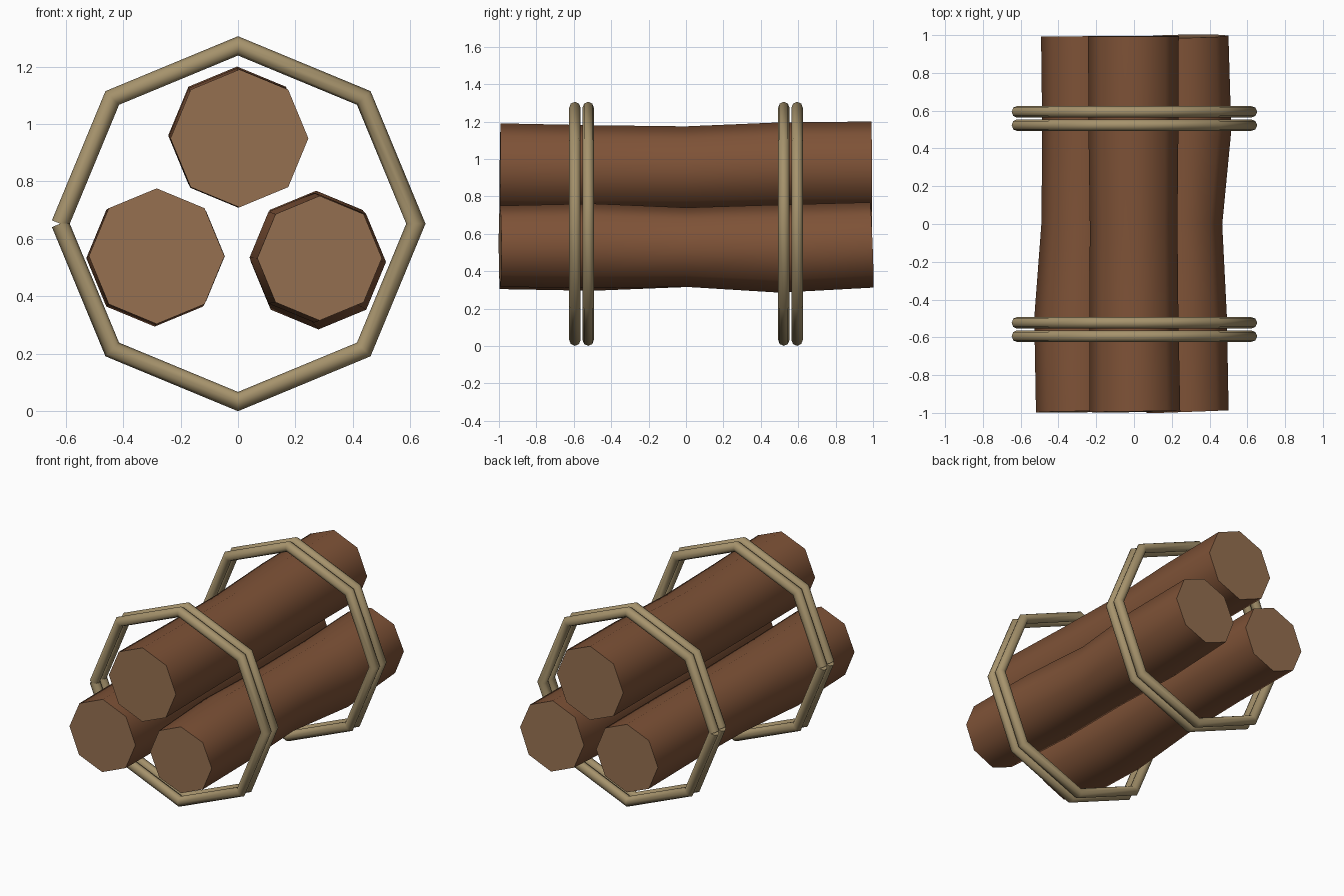
import bpy, bmesh, math
from mathutils import Vector

if "Cube" in bpy.data.objects:
    bpy.data.objects.remove(bpy.data.objects["Cube"])


def material(name, rgb):
    m = bpy.data.materials.new(name)
    m.diffuse_color = (*rgb, 1)
    m.use_nodes = True
    m.node_tree.nodes["Principled BSDF"].inputs["Base Color"].default_value = m.diffuse_color
    return m


BARK = material("bark", (0.21, 0.085, 0.038))
CUT_WOOD = material("cut_wood", (0.30, 0.16, 0.08))
ROPE = material("rope", (0.38, 0.29, 0.15))


def tube(name, path, radii, ref, side_mat, cap_mat, sides=8):
    """Sweep a polygon along an open path, mitred at corners, capped at both ends."""
    pts = [Vector(p) for p in path]
    bm = bmesh.new()
    rings = []
    for i, (p, r) in enumerate(zip(pts, radii)):
        a = (p - pts[i - 1]).normalized() if i else None
        b = (pts[i + 1] - p).normalized() if i < len(pts) - 1 else None
        t = ((a or b) + (b or a)).normalized()
        miter = 1 / t.dot(a or b)
        u = t.cross(ref).normalized()
        v = u.cross(t)
        ring = []
        for k in range(sides):
            ang = math.tau * k / sides
            ring.append(bm.verts.new(p + u * (r * miter * math.cos(ang)) + v * (r * math.sin(ang))))
        rings.append(ring)
    for r0, r1 in zip(rings, rings[1:]):
        for k in range(sides):
            n = (k + 1) % sides
            bm.faces.new((r0[k], r0[n], r1[n], r1[k])).smooth = True
    for ring in (rings[0], rings[-1]):
        bm.faces.new(ring).material_index = 1
    bmesh.ops.recalc_face_normals(bm, faces=bm.faces)
    # sharp rims around the end caps
    for e in bm.edges:
        if any(not f.smooth for f in e.link_faces):
            e.smooth = False
    me = bpy.data.meshes.new(name)
    bm.to_mesh(me)
    bm.free()
    me.materials.append(side_mat)
    me.materials.append(cap_mat)
    bpy.context.collection.objects.link(bpy.data.objects.new(name, me))


# Logs: (x, z, radius) at five stations along y, front to back
STATIONS = (-0.994, -0.5, 0, 0.5, 0.994)
LOGS = {
    "top_log": [(0.005, 0.95, 0.24), (0, 0.945, 0.235), (-0.002, 0.942, 0.232),
                (-0.003, 0.957, 0.238), (-0.003, 0.96, 0.24)],
    "left_log": [(-0.283, 0.54, 0.236), (-0.29, 0.533, 0.238), (-0.27, 0.535, 0.22),
                 (-0.266, 0.54, 0.22), (-0.27, 0.54, 0.222)],
    "right_log": [(0.284, 0.533, 0.217), (0.266, 0.535, 0.226), (0.255, 0.528, 0.212),
                  (0.28, 0.52, 0.235), (0.272, 0.54, 0.228)],
}
for name, secs in LOGS.items():
    tube(name, [(x, y, z) for (x, z, r), y in zip(secs, STATIONS)],
         [s[2] for s in secs], Vector((0, 0, 1)), BARK, CUT_WOOD)

# Rope hoops: two pairs of octagons, each left open at a seam on the left
HOOP_R, ROPE_R, HOOP_Z = 0.619, 0.031, 0.653
for end, s in (("front", -1), ("back", 1)):
    for part, y in (("inner", 0.523), ("outer", 0.594)):
        path = []
        for k in range(9):
            a = math.pi + math.tau * k / 8
            path.append((HOOP_R * math.cos(a), s * y, HOOP_Z + HOOP_R * math.sin(a)))
        tube(f"{end}_{part}_rope", path, [ROPE_R] * 9, Vector((0, 1, 0)), ROPE, ROPE)
